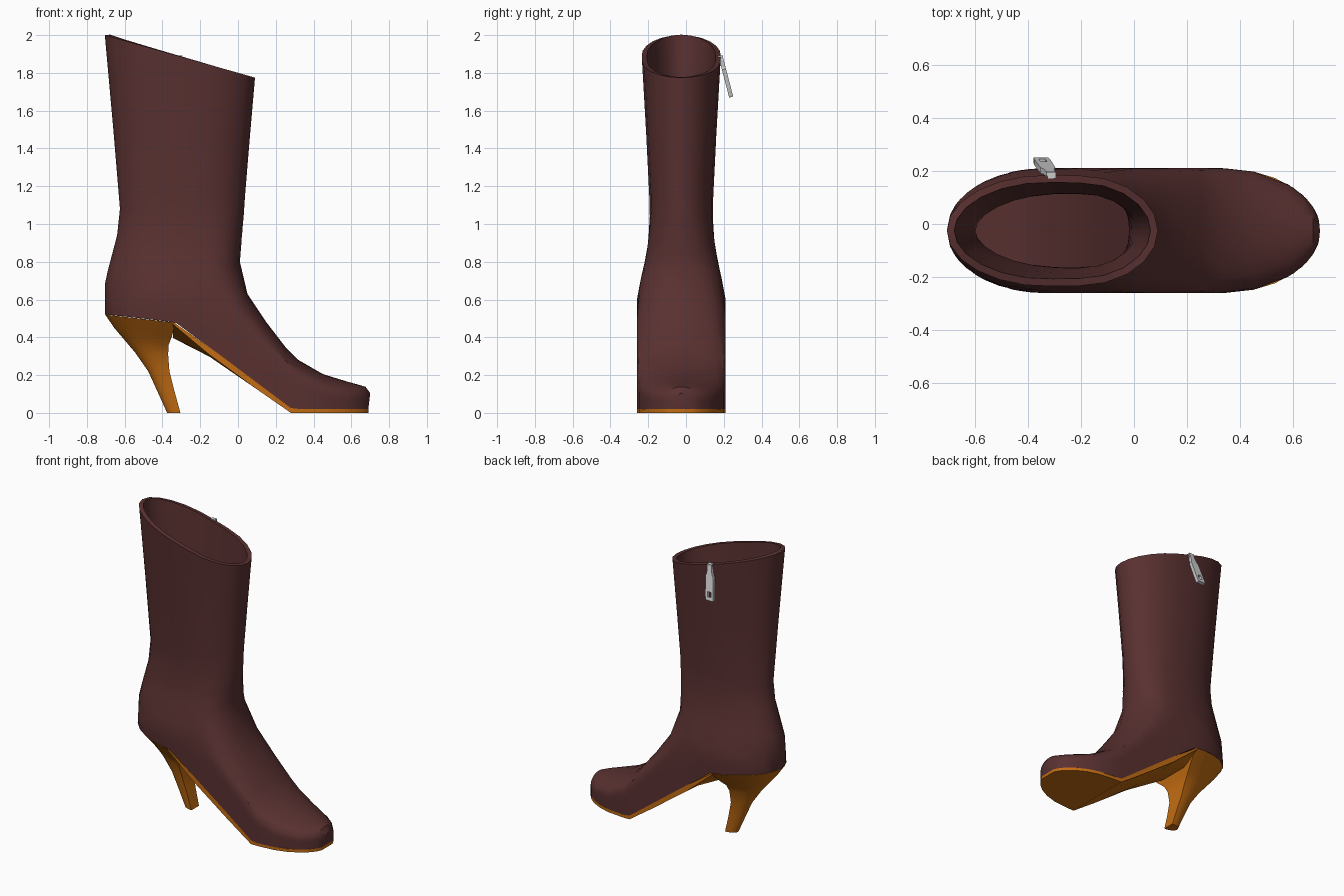
import bpy, bmesh, math
from mathutils import Vector, Matrix

cube = bpy.data.objects.get("Cube")
if cube:
    bpy.data.objects.remove(cube, do_unlink=True)

Y_MID = -0.025


def material(name, rgb):
    m = bpy.data.materials.new(name)
    m.use_nodes = True
    m.diffuse_color = (*rgb, 1)
    m.node_tree.nodes["Principled BSDF"].inputs["Base Color"].default_value = (*rgb, 1)
    return m


LEATHER = material("dark brown leather", (0.1, 0.03, 0.03))
WOOD = material("orange brown sole", (0.54, 0.15, 0.006))
METAL = material("grey metal", (0.6, 0.6, 0.6))


def lerp(a, b, t):
    return a + (b - a) * t


def curve(points, v):
    """Piecewise linear lookup."""
    for (a, p), (b, q) in zip(points, points[1:]):
        if v <= b:
            return lerp(p, q, max(0, (v - a) / (b - a)))
    return points[-1][1]


def round_end(d, radius):
    """Quarter ellipse from 0 at an end to 1 at a depth of radius."""
    t = min(1, max(0, d / radius))
    return math.sqrt(1 - (1 - t) ** 2)


def finish(bm, name, mat, thickness=0, angle=32):
    bmesh.ops.remove_doubles(bm, verts=bm.verts, dist=0.0005)
    bmesh.ops.recalc_face_normals(bm, faces=bm.faces)
    me = bpy.data.meshes.new(name)
    bm.to_mesh(me)
    bm.free()
    ob = bpy.data.objects.new(name, me)
    bpy.context.collection.objects.link(ob)
    me.materials.append(mat)
    bpy.ops.object.select_all(action='DESELECT')
    ob.select_set(True)
    bpy.context.view_layer.objects.active = ob
    if thickness:
        mod = ob.modifiers.new("thickness", 'SOLIDIFY')
        mod.thickness = thickness
        mod.offset = -1
        bpy.ops.object.modifier_apply(modifier=mod.name)
    bpy.ops.object.shade_smooth_by_angle(angle=math.radians(angle))
    return ob


def loft(rings, cap_start=True, cap_end=True):
    """Skin a list of closed rings; each ring is a half outline that gets mirrored."""
    bm = bmesh.new()
    loops = []
    for half in rings:
        full = half + [(x, -y, z) for x, y, z in reversed(half)]
        loops.append([bm.verts.new((x, y + Y_MID, z)) for x, y, z in full])
    n = len(loops[0])
    for a, b in zip(loops, loops[1:]):
        for i in range(n):
            j = (i + 1) % n
            bm.faces.new((a[i], a[j], b[j], b[i]))
    if cap_start:
        bm.faces.new(loops[0])
    if cap_end:
        bm.faces.new(loops[-1])
    return bm


# Boot silhouette helpers
BACK = [(0.52, -0.705), (0.68, -0.705), (0.75, -0.69), (0.94, -0.64),
        (1.08, -0.625), (1.5, -0.66), (2.0, -0.705)]
WIDTH = [(0.6, 0.235), (0.72, 0.212), (0.85, 0.182), (1.0, 0.166),
         (1.2, 0.17), (1.9, 0.21)]


def half_width(x, z):
    return (curve(WIDTH, z) * round_end(x - curve(BACK, z), 0.37)
            * round_end(0.702 - x, 0.37))


# Boot upper: sections fanning from the toe round the ankle to the rim
# (bottom or back x, z, top or front x, z, rounding depth)
SECTIONS = [
    (0.69, 0.02, 0.70, 0.105, 0.05), (0.675, 0.02, 0.675, 0.138, 0.06),
    (0.635, 0.02, 0.635, 0.15, 0.07), (0.58, 0.02, 0.58, 0.165, 0.08),
    (0.45, 0.02, 0.45, 0.205, 0.09), (0.34, 0.02, 0.32, 0.28, 0.1),
    (0.28, 0.025, 0.25, 0.35, 0.11), (0.1, 0.16, 0.15, 0.48, 0.12),
    (-0.1, 0.31, 0.05, 0.63, 0.15), (-0.33, 0.478, 0.01, 0.8, 0.2),
    (-0.465, 0.495, 0.014, 0.85, 0.21), (-0.6, 0.51, 0.018, 0.9, 0.21),
    (-0.675, 0.518, 0.02, 0.93, 0.22), (-0.705, 0.52, 0.023, 0.96, 0.22),
    (-0.705, 0.68, 0.026, 1.0, 0.22), (-0.69, 0.75, 0.03, 1.04, 0.23),
    (-0.64, 0.94, 0.034, 1.1, 0.24), (-0.625, 1.08, 0.038, 1.16, 0.25),
    (-0.66, 1.5, 0.062, 1.45, 0.27), (-0.705, 2.0, 0.09, 1.775, 0.3)]
STEPS = 12
rings = []
for bx, bz, tx, tz, depth in SECTIONS:
    length = math.hypot(tx - bx, tz - bz)
    half = []
    for i in range(STEPS + 1):
        s = (1 - math.cos(math.pi * i / STEPS)) / 2
        x, z = lerp(bx, tx, s), lerp(bz, tz, s)
        half.append((x, half_width(x, z) * round_end((1 - s) * length, depth), z))
    rings.append(half)
finish(loft(rings, cap_end=False), "boot_upper", LEATHER, thickness=0.028)

# Sole: plate under forefoot and arch, thicker along the middle near the heel
# (x, top z, edge thickness, middle thickness)
SOLE = [(-0.345, 0.482, 0.012, 0.085), (-0.15, 0.347, 0.04, 0.05),
        (0.1, 0.163, 0.038, 0.038), (0.28, 0.026, 0.026, 0.026)]
SOLE += [(x, 0.02, 0.02, 0.02) for x in (0.33, 0.45, 0.53, 0.6, 0.65, 0.675, 0.69)]
rings = []
for x, top, edge, mid in SOLE:
    w = half_width(x, 0)
    rings.append([(x, 0, top), (x, w, top), (x, w, top - edge),
                  (x, 0.45 * w, top - mid), (x, 0, top - mid)])
finish(loft(rings), "sole", WOOD)

# Heel: D-shaped rings with a round back and a flat front
# (back x, z, front x, z, half width)
HEEL = [
    (-0.703, 0.52, -0.33, 0.478, 0.235), (-0.655, 0.45, -0.35, 0.405, 0.165),
    (-0.6, 0.385, -0.367, 0.36, 0.115), (-0.545, 0.32, -0.37, 0.31, 0.085),
    (-0.475, 0.22, -0.363, 0.22, 0.06), (-0.425, 0.11, -0.335, 0.11, 0.047),
    (-0.375, 0.0, -0.305, 0.0, 0.04)]
rings = []
for bx, bz, fx, fz, w in HEEL:
    half = []
    for i in range(8):
        u = 1 - math.cos(math.pi / 2 * i / 7)
        half.append((lerp(bx, fx, u), w * round_end(u, 1), lerp(bz, fz, u)))
    rings.append(half)
finish(loft(rings), "heel", WOOD)

# Zip pull: tapered plate with a square hole, hanging off the rim
TOP = Vector((-0.312, 0.195, 1.885))
LOW = Vector((-0.35, 0.25, 1.675))
bm = bmesh.new()
rows = [(0, 0.015), (0.25, 0.02), (0.3, 0.028), (0.75, 0.03), (0.9, 0.03), (1, 0.028)]
grid = [[bm.verts.new(TOP.lerp(LOW, t) + Vector((w * k, 0, 0)))
         for k in (-1, -0.4, 0.4, 1)] for t, w in rows]
for r in range(len(rows) - 1):
    for c in range(3):
        if (r, c) != (3, 1):
            bm.faces.new((grid[r][c], grid[r][c + 1], grid[r + 1][c + 1], grid[r + 1][c]))
finish(bm, "zip_pull", METAL, thickness=0.022)

# Zip slider at the rim
bm = bmesh.new()
bmesh.ops.create_cube(bm, size=1, matrix=Matrix.Translation((-0.312, 0.183, 1.878))
                      @ Matrix.Diagonal((0.035, 0.025, 0.03, 1)))
finish(bm, "zip_slider", METAL)
